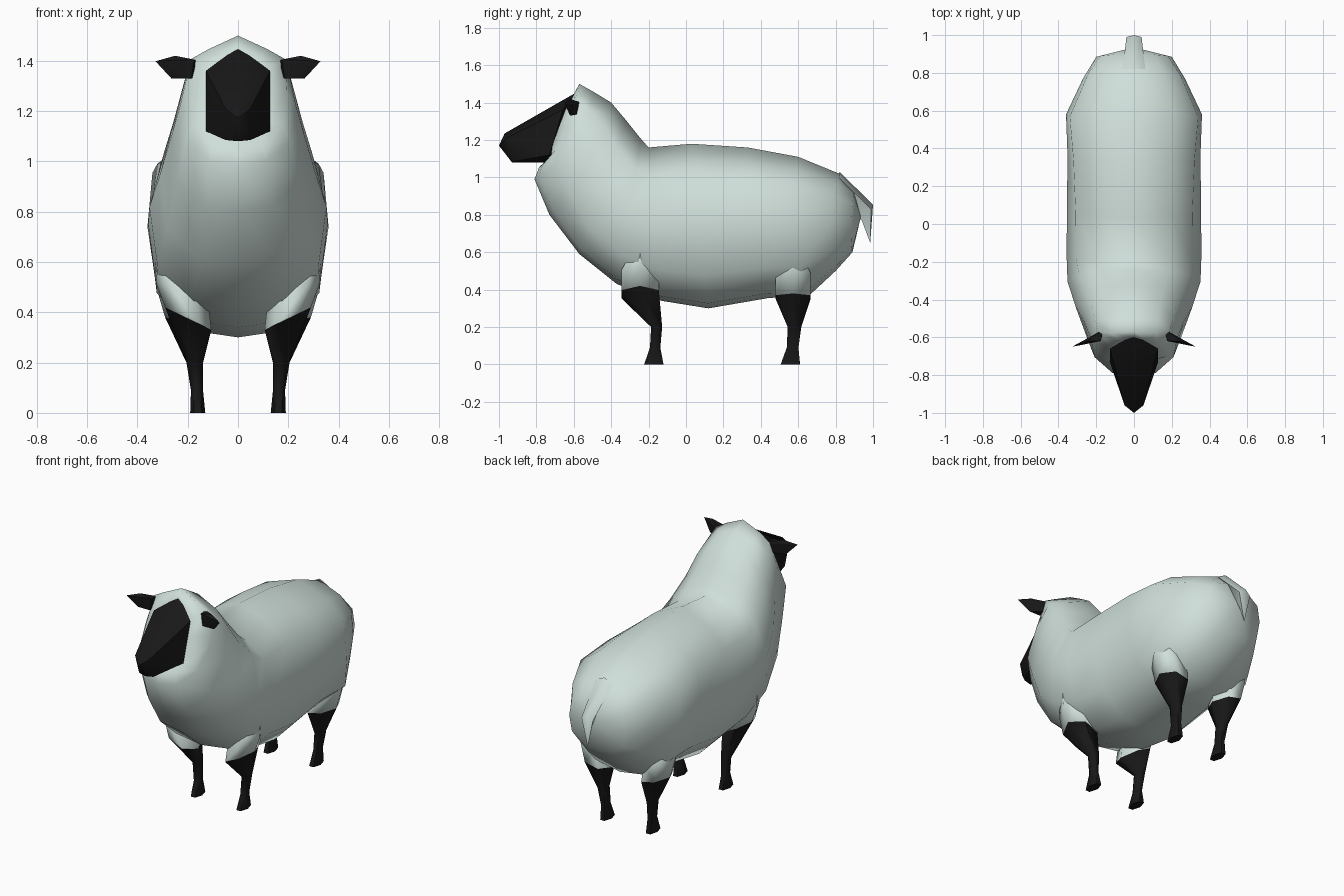
import bpy, bmesh, math

if "Cube" in bpy.data.objects:
    bpy.data.objects.remove(bpy.data.objects["Cube"])


def material(name, rgb):
    m = bpy.data.materials.new(name)
    m.diffuse_color = (*rgb, 1)
    m.use_nodes = True
    m.node_tree.nodes["Principled BSDF"].inputs["Base Color"].default_value = m.diffuse_color
    return m


WOOL = material("pale wool", (0.63, 0.74, 0.70))
DARK = material("black skin", (0.009, 0.009, 0.009))


def finish(name, bm, mat, angle):
    bmesh.ops.recalc_face_normals(bm, faces=bm.faces)
    me = bpy.data.meshes.new(name)
    bm.to_mesh(me)
    bm.free()
    me.materials.append(mat)
    me.polygons.foreach_set("use_smooth", [True] * len(me.polygons))
    me.set_sharp_from_angle(angle=math.radians(angle))
    ob = bpy.data.objects.new(name, me)
    bpy.context.collection.objects.link(ob)
    return ob


def loft(name, rings, mat, angle=60, start=None, end=None):
    """Skin equal-sized rings; each end closes on a face or a given point."""
    bm = bmesh.new()
    vs = [[bm.verts.new(p) for p in r] for r in rings]
    n = len(rings[0])
    for a, b in zip(vs, vs[1:]):
        for i in range(n):
            j = (i + 1) % n
            bm.faces.new((a[i], a[j], b[j], b[i]))
    for ring, tip in ((vs[0], start), (vs[-1], end)):
        if tip is None:
            bm.faces.new(ring)
        else:
            t = bm.verts.new(tip)
            for i in range(n):
                bm.faces.new((ring[i], ring[(i + 1) % n], t))
    return finish(name, bm, mat, angle)


def hull(name, pts, mat, angle=20):
    bm = bmesh.new()
    for p in pts:
        bm.verts.new(p)
    res = bmesh.ops.convex_hull(bm, input=bm.verts)
    junk = [v for v in res["geom_interior"] if isinstance(v, bmesh.types.BMVert)]
    bmesh.ops.delete(bm, geom=junk, context='VERTS')
    return finish(name, bm, mat, angle)


# Woolly body: tilted rings given as top y,z / bottom y,z / half width /
# shoulder drop / upper width factor / backward bow of the sides
def body_ring(ty, tz, by, bz, w, drop, upper, bow):
    half = [(0, 0), (0.62 * upper, drop), (upper, 0.21), (1, 0.5), (0.91, 0.8), (0.5, 0.97), (0, 1)]
    pts = half + [(-x, t) for x, t in half[-2:0:-1]]
    return [(x * w, ty + (by - ty) * t + bow * x * x, tz + (bz - tz) * t) for x, t in pts]


stations = [
    (0.90, 0.93, 0.89, 0.60, 0.20, 0.08, 0.90, -0.01),
    (0.82, 1.02, 0.80, 0.50, 0.27, 0.09, 0.92, -0.04),
    (0.60, 1.11, 0.66, 0.37, 0.36, 0.09, 0.945, -0.05),
    (0.33, 1.16, 0.44, 0.355, 0.352, 0.10, 0.91, -0.02),
    (0.03, 1.18, 0.12, 0.30, 0.355, 0.10, 0.87, 0),
    (-0.20, 1.16, -0.13, 0.34, 0.357, 0.10, 0.86, 0),
    (-0.24, 1.205, -0.37, 0.43, 0.352, 0.10, 0.83, 0),
    (-0.32, 1.305, -0.57, 0.59, 0.31, 0.09, 0.83, 0.01),
    (-0.40, 1.40, -0.73, 0.80, 0.265, 0.09, 0.85, 0.05),
    (-0.49, 1.455, -0.81, 0.99, 0.23, 0.10, 0.88, 0.05),
    (-0.57, 1.50, -0.785, 1.055, 0.195, 0.12, 0.96, 0.05),
    (-0.60, 1.445, -0.73, 1.095, 0.132, 0.12, 0.96, -0.015),
]
loft("wool_body", [body_ring(*s) for s in stations], WOOL, 85, start=(0, 0.935, 0.79))

# Face: faceted wedge
face = [(0, -0.585, 1.455), (0, -0.70, 1.08), (0, -0.97, 1.235), (0, -1.0, 1.17), (0, -0.93, 1.08)]
for s in (-1, 1):
    face += [(s * 0.128, -0.66, 1.36), (s * 0.128, -0.73, 1.12),
             (s * 0.05, -0.96, 1.21), (s * 0.05, -0.92, 1.085)]
hull("face", face, DARK, 40)

# Tail: bent flap
loft("tail", [
    [(-0.06, 0.82, 1.0), (0, 0.82, 1.03), (0.06, 0.82, 1.0), (0, 0.82, 0.90)],
    [(-0.04, 0.99, 0.83), (0, 1.0, 0.855), (0.04, 0.99, 0.83), (0, 0.94, 0.77)],
], WOOL, 80, end=(0, 0.985, 0.65))


# Legs: hexagonal rings, the top ring slanting up towards the outside
def leg_ring(s, x, y, z, rx, ry, slant=0):
    return [(s * (x + rx * math.cos(a)), y + ry * math.sin(a), z + slant * math.cos(a))
            for a in (i * math.pi / 3 for i in range(6))]


legs = {
    "front": [(0.198, -0.245, 0.375, 0.092, 0.115, 0.045), (0.172, -0.157, 0.20, 0.033, 0.034),
              (0.163, -0.165, 0.09, 0.024, 0.032), (0.16, -0.172, 0, 0.03, 0.06)],
    "rear": [(0.198, 0.573, 0.36, 0.092, 0.108, 0.02), (0.172, 0.58, 0.20, 0.033, 0.042),
             (0.163, 0.57, 0.09, 0.024, 0.036), (0.16, 0.558, 0, 0.03, 0.06)],
}
for s, side in ((-1, "left"), (1, "right")):
    for end, rows in legs.items():
        loft(f"{end}_leg_{side}", [leg_ring(s, *r) for r in rows], DARK, 65)
        # woolly thigh widening up until it is flush with the flank
        x, y, z, rx, ry, slant = rows[0]
        loft(f"{end}_thigh_{side}",
             [leg_ring(s, x, y, z, rx, ry, slant),
              leg_ring(s, x + 0.025, y, z + 0.12, rx + 0.01, ry, 0.02)],
             WOOL, 85, end=(s * 0.335, y, z + 0.32))
    # Ear: pointed leaf
    hull(f"ear_{side}", [(s * x, y, z) for x, y, z in (
        (0.165, -0.56, 1.40), (0.175, -0.62, 1.405), (0.165, -0.57, 1.34), (0.185, -0.62, 1.33),
        (0.25, -0.62, 1.42), (0.265, -0.62, 1.33), (0.328, -0.65, 1.398))], DARK, 30)
